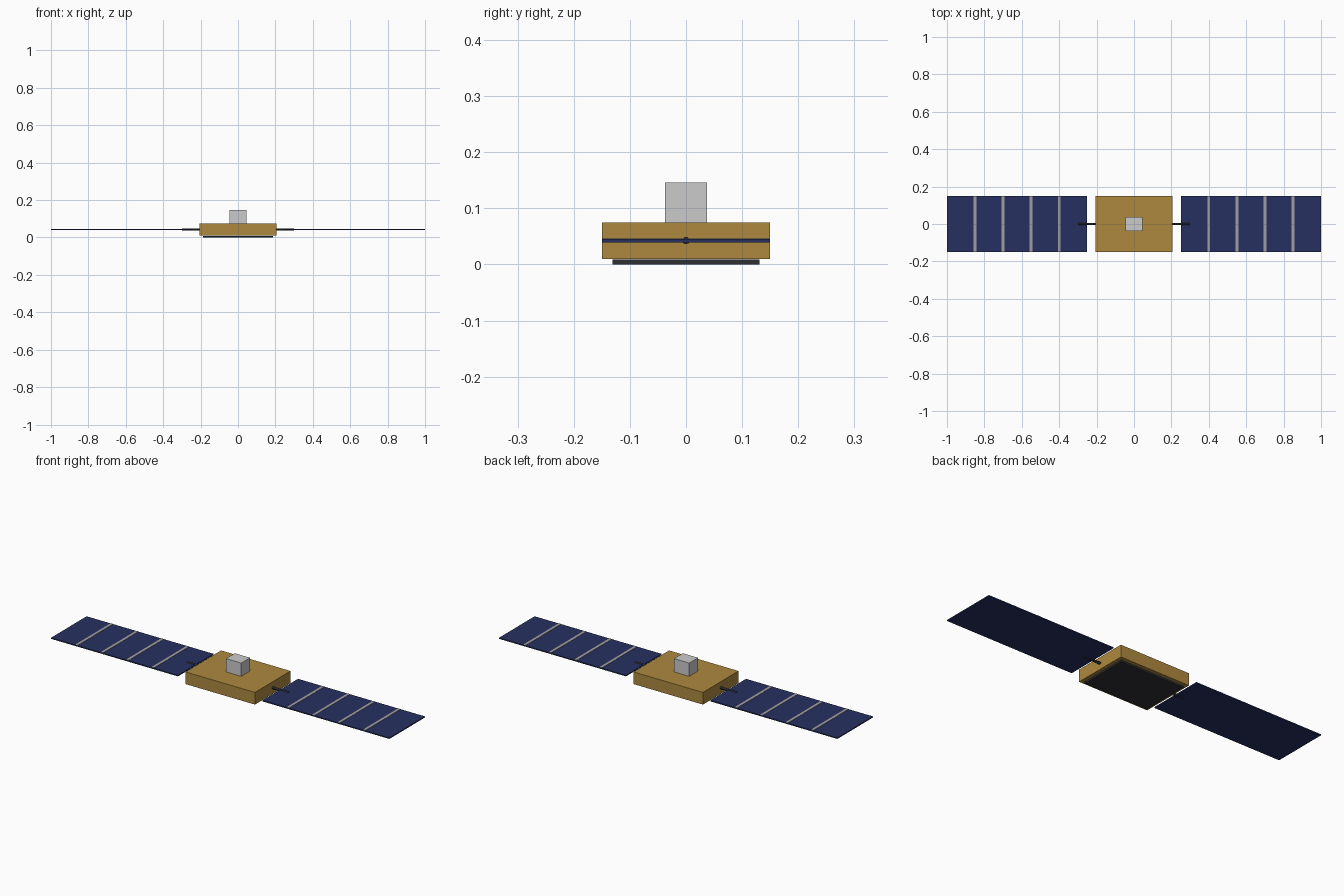
import bpy
from math import pi

if "Cube" in bpy.data.objects:
    bpy.data.objects.remove(bpy.data.objects["Cube"])


def material(name, rgb):
    m = bpy.data.materials.new(name)
    m.diffuse_color = (*rgb, 1)
    m.use_nodes = True
    m.node_tree.nodes["Principled BSDF"].inputs["Base Color"].default_value = m.diffuse_color
    return m


GOLD = material("gold_foil", (0.42, 0.25, 0.05))
NAVY = material("solar_cell", (0.02, 0.03, 0.12))
DARK = material("dark_metal", (0.03, 0.03, 0.035))
SILVER = material("silver", (0.6, 0.6, 0.58))
STRIP = material("strip_grey", (0.35, 0.35, 0.36))


def box(name, x, y, z, mat):
    """Box from (min, max) pairs on each axis."""
    bpy.ops.mesh.primitive_cube_add(size=1, location=[sum(r) / 2 for r in (x, y, z)])
    o = bpy.context.object
    o.name = name
    o.scale = [r[1] - r[0] for r in (x, y, z)]
    bpy.ops.object.transform_apply(location=False, rotation=False, scale=True)
    o.data.materials.append(mat)
    return o


# Central body, base plate and top instrument
box("body", (-0.205, 0.205), (-0.15, 0.15), (0.01, 0.075), GOLD)
box("base_plate", (-0.187, 0.187), (-0.131, 0.131), (0, 0.009), DARK)
box("top_instrument", (-0.045, 0.045), (-0.037, 0.037), (0.075, 0.146), SILVER)

# Solar wings, mirrored left and right
for side, s in (("left", -1), ("right", 1)):
    def span(a, b):
        return tuple(sorted((s * a, s * b)))

    box(side + "_solar_panel", span(0.25, 1.0), (-0.15, 0.15), (0.039, 0.045), NAVY)

    # Divider strips between the five cells
    for i in range(1, 5):
        x = 0.25 + 0.15 * i
        box(f"{side}_divider_{i}", span(x - 0.0075, x + 0.0075), (-0.149, 0.149),
            (0.043, 0.0465), STRIP)

    # Hinge rod joining wing to body
    bpy.ops.mesh.primitive_cylinder_add(vertices=12, radius=0.0065, depth=0.11,
                                        location=(s * 0.245, 0, 0.0425),
                                        rotation=(0, pi / 2, 0))
    rod = bpy.context.object
    rod.name = side + "_hinge_rod"
    rod.data.materials.append(DARK)
    bpy.ops.object.shade_smooth_by_angle()
